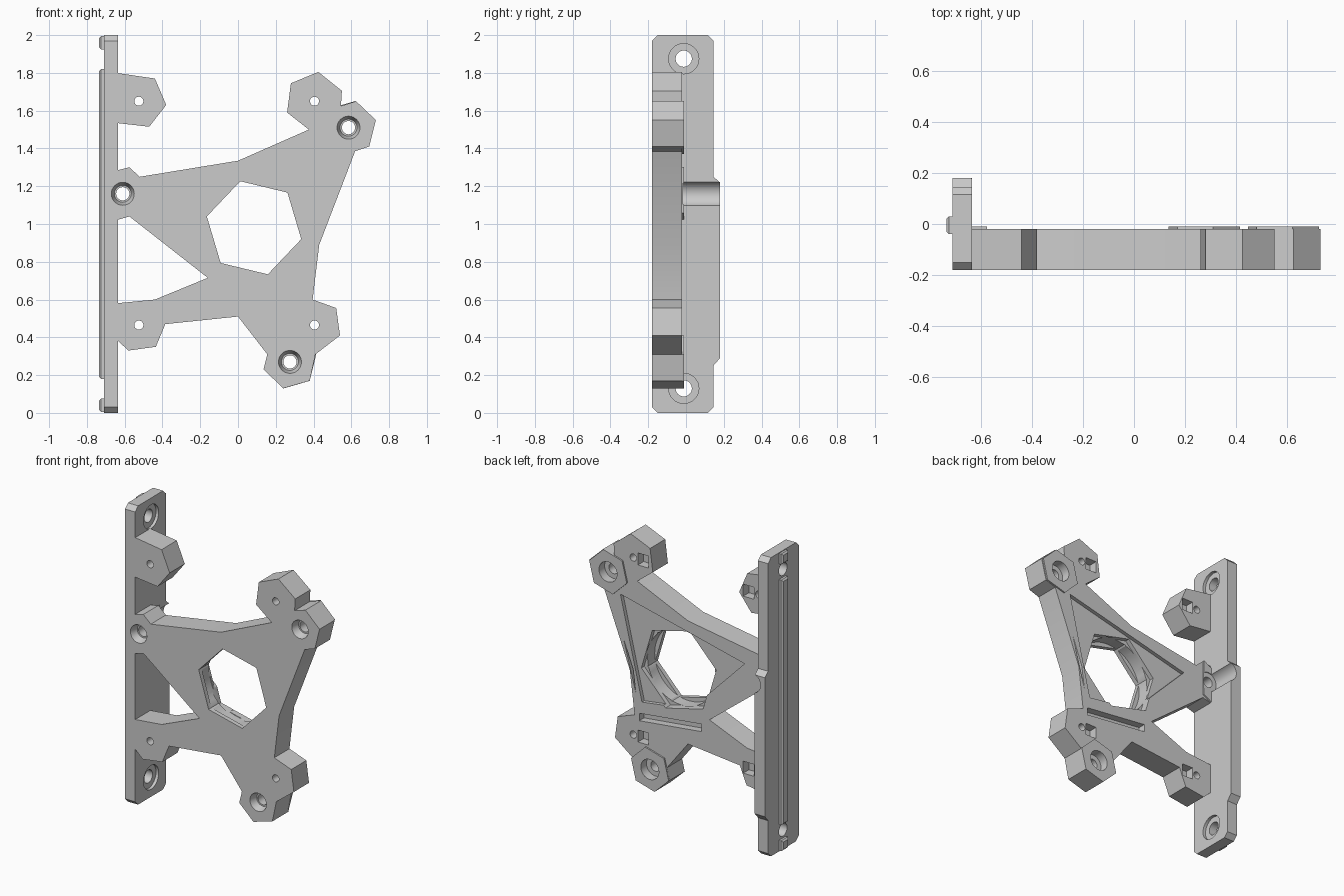
import bpy, bmesh, math

cube = bpy.data.objects.get("Cube")
if cube:
    bpy.data.objects.remove(cube)

grey = bpy.data.materials.new("light grey")
grey.use_nodes = True
grey.diffuse_color = (0.6, 0.6, 0.6, 1)
grey.node_tree.nodes["Principled BSDF"].inputs["Base Color"].default_value = (0.6, 0.6, 0.6, 1)

FRONT, BACK = -0.18, -0.02


def solid(name, pts, a, b, axis="y", end=None):
    """Sweep an outline along an axis, optionally to a different end outline."""
    def place(p, d):
        return (p[0], d, p[1]) if axis == "y" else (d, p[0], p[1])
    bm = bmesh.new()
    v0 = [bm.verts.new(place(p, a)) for p in pts]
    v1 = [bm.verts.new(place(p, b)) for p in (end or pts)]
    bm.faces.new(v0)
    bm.faces.new(v1[::-1])
    for i in range(len(pts)):
        j = (i + 1) % len(pts)
        bm.faces.new((v0[j], v0[i], v1[i], v1[j]))
    bm.normal_update()
    if bm.calc_volume(signed=True) < 0:
        bmesh.ops.reverse_faces(bm, faces=bm.faces[:])
    mesh = bpy.data.meshes.new(name)
    bm.to_mesh(mesh)
    bm.free()
    mesh.materials.append(grey)
    ob = bpy.data.objects.new(name, mesh)
    bpy.context.collection.objects.link(ob)
    return ob


def ring(c, r, n=32, turn=0):
    return [(c[0] + r * math.cos(math.radians(turn) + math.tau * i / n),
             c[1] + r * math.sin(math.radians(turn) + math.tau * i / n)) for i in range(n)]


def rect(u0, v0, u1, v1):
    return [(u0, v0), (u1, v0), (u1, v1), (u0, v1)]


def volume(mesh):
    bm = bmesh.new()
    bm.from_mesh(mesh)
    v = bm.calc_volume()
    bm.free()
    return v


def cut(targets, cutter):
    """Subtract the cutter, trying the next solver if one loses the part."""
    cutter.hide_render = True
    for ob in targets:
        backup = ob.data.copy()
        before = volume(backup)
        for solver in ("EXACT", "MANIFOLD", "FLOAT"):
            mod = ob.modifiers.new("cut", "BOOLEAN")
            mod.operation, mod.solver, mod.object = "DIFFERENCE", solver, cutter
            bpy.context.view_layer.objects.active = ob
            bpy.ops.object.modifier_apply(modifier=mod.name)
            if 0.5 * before < volume(ob.data) < 1.001 * before:
                break
            ob.data = backup.copy()
    bpy.data.objects.remove(cutter)


# Mounting plate with chamfered corners and a wider middle
plate = solid("mounting_plate", [
    (-.18, .03), (-.15, 0), (.115, 0), (.145, .03), (.145, .25), (.18, .29),
    (.18, 1.22), (.145, 1.25), (.145, 1.97), (.115, 2), (-.15, 2), (-.18, 1.97)],
    -.71, -.635, "x")

# Slide rail and short end keys on the outer side of the plate
for name, z0, z1 in (("slide_rail", .18, 1.82), ("lower_key", .005, .075), ("upper_key", 1.925, 1.995)):
    inner = rect(-.04, z0, .03, z1)
    outer = rect(-.03, z0 + .01, .02, z1 - .01)
    solid(name, inner, -.71, -.725, "x")
    solid(name + "_edge", inner, -.725, -.735, "x", outer)

# Star-shaped body and separate upper clip
body = solid("body_frame", [
    (-.645, 1.283), (-.575, 1.3), (-.52, 1.25), (0, 1.335), (.375, 1.5), (.26, 1.59),
    (.28, 1.745), (.425, 1.805), (.55, 1.705), (.545, 1.625), (.625, 1.65), (.73, 1.55),
    (.695, 1.41), (.62, 1.385), (.43, .89), (.395, .6), (.52, .555), (.54, .41),
    (.41, .31), (.38, .17), (.24, .13), (.135, .23), (.155, .31), (0, .51),
    (-.385, .47), (-.435, .35), (-.58, .33), (-.645, .39), (-.645, .58), (-.44, .6),
    (-.16, .715), (-.575, 1.04), (-.645, 1.02)], FRONT, BACK)
clip = solid("upper_clip", [(-.645, 1.8), (-.44, 1.77), (-.38, 1.63), (-.47, 1.515), (-.645, 1.535)],
             FRONT, BACK)

# Hexagonal screw boss pads on the back
screws = [(-.61, 1.16), (.585, 1.51), (.275, .27)]
pads = []
for name, c, limit in zip(("plate", "upper", "lower"), screws, (-.575, 1, 1)):
    outline = [(min(max(x, -.645), limit), z) for x, z in ring(c, .145, 6, 16)]
    pads.append(solid(name + "_boss_pad", outline, BACK, -.01))

# Triangular recess and side grooves on the back
tri = [(-.42, 1.16), (.5, 1.38), (.34, .7), (-.02, .75)]
cut([body], solid("recess_cutter", tri, -.045, .1))
cut([body], solid("lower_groove_cutter", [(.36, .62), (.36, .57), (-.1, .62), (-.1, .67)], -.07, .1))
cut([body], solid("side_groove_cutter", [(.54, 1.32), (.565, 1.32), (.405, .9), (.385, .75)], -.06, .1))

# Central hexagonal window with rear ledge and round groove
mid = (.085, .98)
cut([body], solid("window_cutter", ring(mid, .257, 6, 46.5), -.3, .1))
cut([body], solid("ledge_cutter", ring(mid, .285, 6, 46.5), -.075, .1))
cut([body], solid("round_groove_cutter", ring(mid, .252, 48), -.15, -.06))

# Screw holes: front countersink, shaft, rear bore
for i, c in enumerate(screws):
    parts = [body, pads[i]] + ([plate] if i == 0 else [])
    rear = -.015 if i == 0 else -.07
    cut(parts, solid("shaft_cutter", ring(c, .035), -.3, .02))
    cut(parts, solid("countersink_cutter", ring(c, .064), -.19, -.13, "y", ring(c, .045)))
    cut(parts, solid("bore_cutter", ring(c, .067), rear, .3))

# Pin holes with rear clip pockets facing the centre
for x in (-.525, .405):
    for z in (.465, 1.65):
        part = clip if x < 0 and z > 1 else body
        dx = .075 if x < 0 else -.075
        cut([part], solid("pin_cutter", ring((x, z), .024, 24), -.3, .1))
        cut([part], solid("pocket_cutter", rect(x + dx - .04, z - .04, x + dx + .04, z + .04), -.08, .1))

# Counterbored plate holes
for z in (.13, 1.875):
    c = (-.012, z)
    cut([plate], solid("plate_hole_cutter", ring(c, .043), -.9, -.5, "x"))
    cut([plate], solid("plate_counterbore_cutter", ring(c, .08), -.655, -.6, "x"))

# Smooth round walls, crisp edges
bpy.ops.object.select_all(action="DESELECT")
for ob in [plate, body, clip] + pads:
    ob.select_set(True)
    bpy.context.view_layer.objects.active = ob
bpy.ops.object.shade_smooth_by_angle(angle=math.radians(25))
